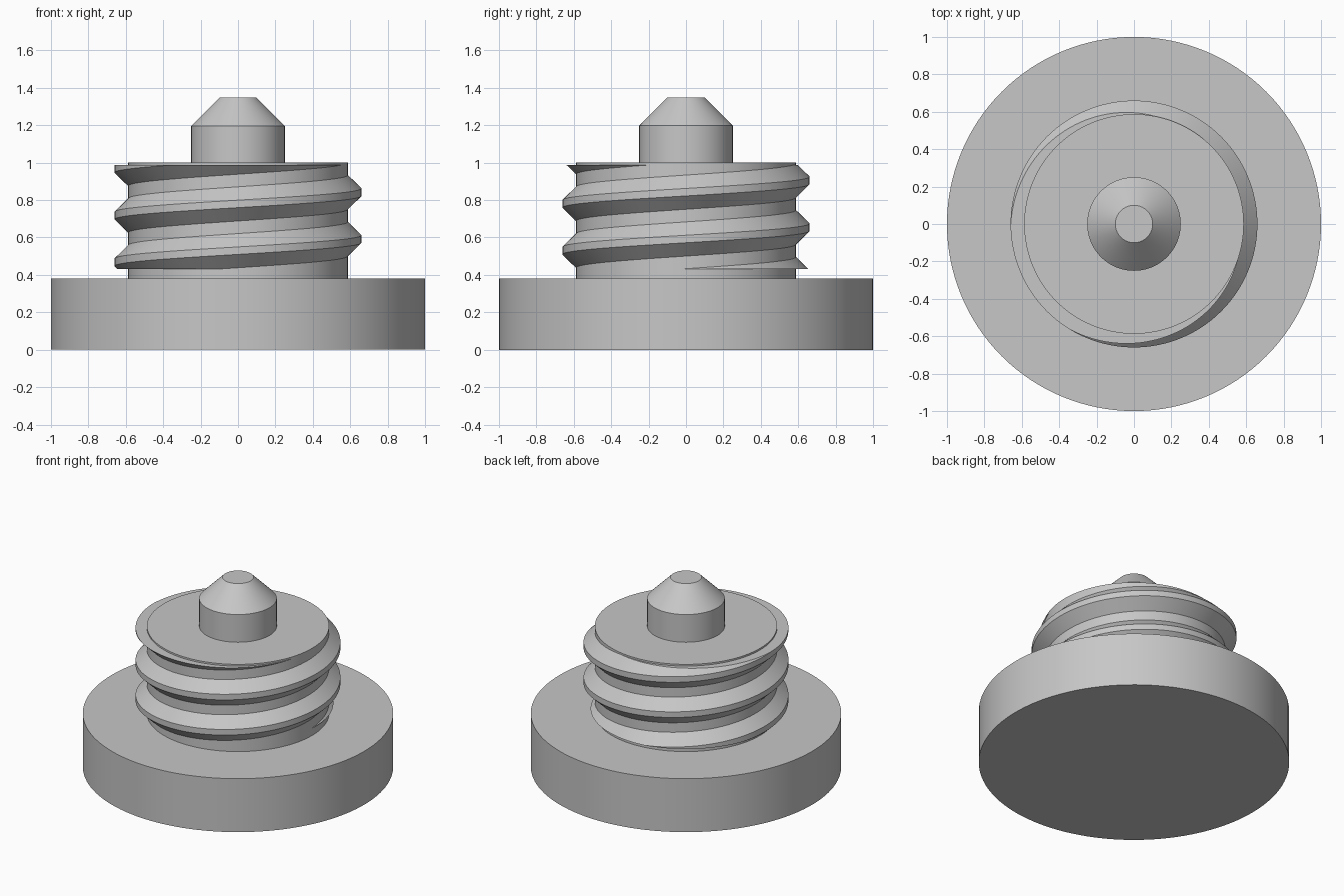
import bpy, bmesh, math
from mathutils import Vector

if "Cube" in bpy.data.objects:
    bpy.data.objects.remove(bpy.data.objects["Cube"])

SIDES = 128
metal = bpy.data.materials.new("grey metal")
metal.diffuse_color = (0.57, 0.57, 0.57, 1)
metal.use_nodes = True
metal.node_tree.nodes["Principled BSDF"].inputs["Base Color"].default_value = metal.diffuse_color


def finish(name, bm):
    """Turn a bmesh into a named, smooth-shaded object."""
    bmesh.ops.recalc_face_normals(bm, faces=bm.faces)
    mesh = bpy.data.meshes.new(name)
    bm.to_mesh(mesh)
    bm.free()
    mesh.materials.append(metal)
    obj = bpy.data.objects.new(name, mesh)
    bpy.context.collection.objects.link(obj)
    bpy.ops.object.select_all(action='DESELECT')
    obj.select_set(True)
    bpy.context.view_layer.objects.active = obj
    bpy.ops.object.shade_smooth_by_angle(angle=math.radians(25))
    return obj


def lathe(name, profile):
    """Revolve (radius, z) points around z, with flat caps on both ends."""
    bm = bmesh.new()
    rings = []
    for r, z in profile:
        rings.append([bm.verts.new((r * math.cos(a), r * math.sin(a), z))
                      for a in (2 * math.pi * i / SIDES for i in range(SIDES))])
    for lo, hi in zip(rings, rings[1:]):
        for i in range(SIDES):
            j = (i + 1) % SIDES
            bm.faces.new((lo[i], lo[j], hi[j], hi[i]))
    bm.faces.new(rings[0])
    bm.faces.new(rings[-1])
    return finish(name, bm)


def thread(name, pitch, crest_z, z_min, z_max):
    """Right-handed trapezoid thread, trimmed flat at both ends."""
    # radius and height offset of the section; its root sinks into the core
    section = [(0.57, -0.108), (0.66, -0.02), (0.66, 0.02), (0.57, 0.108)]
    bm = bmesh.new()
    rings = []
    for i in range(-4 * SIDES, 3 * SIDES + 1):
        a = 2 * math.pi * i / SIDES
        z0 = crest_z + pitch * i / SIDES
        if z_min - 0.15 < z0 < z_max + 0.15:
            rings.append([bm.verts.new((r * math.cos(a), r * math.sin(a), z0 + dz))
                          for r, dz in section])
    for a, b in zip(rings, rings[1:]):
        for k in range(4):
            m = (k + 1) % 4
            bm.faces.new((a[k], b[k], b[m], a[m]))
    bm.faces.new(rings[0])
    bm.faces.new(rings[-1])
    # trim below z_min and above z_max, then close each cut
    for z, direction in ((z_min, -1), (z_max, 1)):
        cut = bmesh.ops.bisect_plane(
            bm, geom=bm.verts[:] + bm.edges[:] + bm.faces[:],
            plane_co=Vector((0, 0, z)), plane_no=Vector((0, 0, direction)),
            clear_outer=True)
        rim = [e for e in cut["geom_cut"] if isinstance(e, bmesh.types.BMEdge)]
        bmesh.ops.triangle_fill(bm, edges=rim, use_beauty=True)
    return finish(name, bm)


# Wide round foot
lathe("base_disc", [(1.0, 0), (1.0, 0.38)])
# Cylinder that carries the thread
lathe("threaded_core", [(0.587, 0.38), (0.587, 1.0)])
# Spiral ridge
thread("screw_thread", 0.25, 0.842, 0.432, 0.988)
# Centre pin with a tapered tip
lathe("tapered_pin", [(0.25, 1.0), (0.25, 1.197), (0.1, 1.347)])
